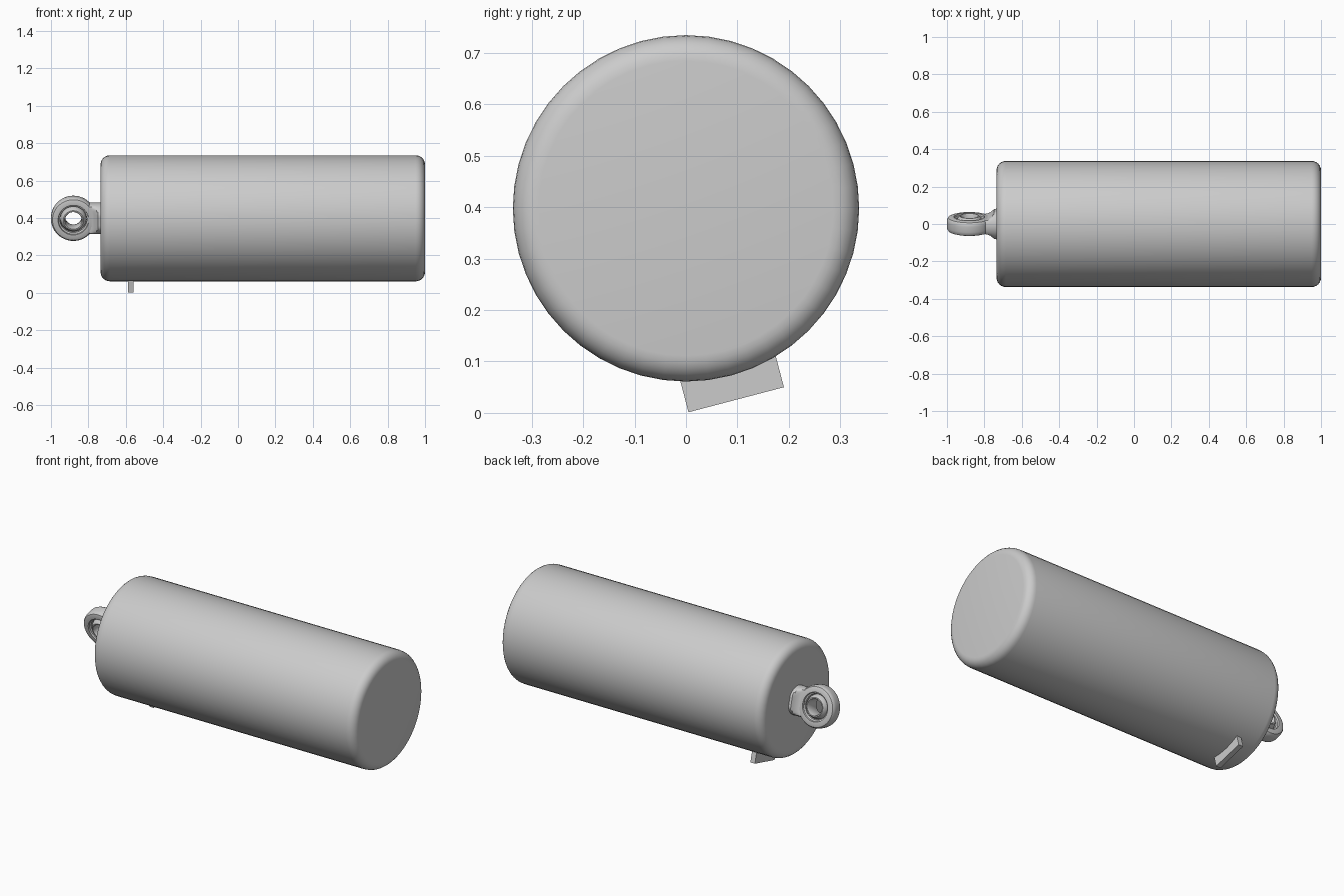
import bpy, bmesh, math
from mathutils import Matrix

if "Cube" in bpy.data.objects:
    bpy.data.objects.remove(bpy.data.objects["Cube"])

AXIS_Z = 0.398
TILT = math.radians(14.7)          # fittings are rolled about the long axis

grey = bpy.data.materials.new("steel_grey")
grey.diffuse_color = (0.6, 0.6, 0.6, 1)
grey.use_nodes = True
grey.node_tree.nodes["Principled BSDF"].inputs["Base Color"].default_value = grey.diffuse_color


def finish(name, bm, matrix, angle=35):
    bmesh.ops.recalc_face_normals(bm, faces=bm.faces)
    bm.transform(matrix)
    me = bpy.data.meshes.new(name)
    bm.to_mesh(me)
    bm.free()
    ob = bpy.data.objects.new(name, me)
    bpy.context.collection.objects.link(ob)
    me.materials.append(grey)
    bpy.ops.object.select_all(action='DESELECT')
    ob.select_set(True)
    bpy.context.view_layer.objects.active = ob
    bpy.ops.object.shade_smooth_by_angle(angle=math.radians(angle))
    return ob


def loft(rings, closed=False):
    """Skin a list of equal-length point rings; cap the ends unless closed."""
    bm = bmesh.new()
    loops = [[bm.verts.new(p) for p in ring] for ring in rings]
    n = len(loops[0])
    pairs = list(zip(loops, loops[1:]))
    if closed:
        pairs.append((loops[-1], loops[0]))
    for a, b in pairs:
        for i in range(n):
            j = (i + 1) % n
            bm.faces.new((a[i], a[j], b[j], b[i]))
    if not closed:
        bm.faces.new(loops[0])
        bm.faces.new(loops[-1])
    return bm


def circle(n):
    return [(math.cos(2 * math.pi * i / n), math.sin(2 * math.pi * i / n)) for i in range(n)]


def lathe_y(profile, n=48):
    """Closed (radius, y) profile spun around the y axis."""
    return loft([[(r * c, y, r * s) for c, s in circle(n)] for r, y in profile], closed=True)


def mirrored(half):
    return half + [(r, -y) for r, y in reversed(half)]


# Main canister with rounded rims
R, X0, X1, F = 0.337, -0.735, 1.0, 0.05
arc = [math.pi / 2 * i / 6 for i in range(7)]
prof = [(X0 + F * (1 - math.sin(a)), R - F * (1 - math.cos(a))) for a in reversed(arc)]
prof += [(X1 - F * (1 - math.sin(a)), R - F * (1 - math.cos(a))) for a in arc]
body = loft([[(x, r * c, r * s) for c, s in circle(48)] for x, r in prof])
finish("canister", body, Matrix.Translation((0, 0, AXIS_Z)))

roll = Matrix.Translation((0, 0, AXIS_Z)) @ Matrix.Rotation(TILT, 4, 'X')
eye = roll @ Matrix.Translation((-0.88, 0, 0))

# Rod eye housing
housing = mirrored([(0.072, 0.026), (0.08, 0.03), (0.082, 0.04), (0.1, 0.04),
                    (0.112, 0.036), (0.118, 0.027), (0.12, 0.015)])
finish("eye_housing", lathe_y(housing), eye)

# Spherical bearing ball with a through hole
ball = [(0.044, 0.038), (0.048, 0.045), (0.054, 0.045)]
ball += [(math.sqrt(0.0705 ** 2 - y * y), y) for y in (0.036, 0.025, 0.012)]
finish("bearing_ball", lathe_y(mirrored(ball)), eye)

# Round neck with scooped flat sides, blending into the eye
stations = [(-0.73, 0.078), (-0.748, 0.074), (-0.756, 0.062), (-0.77, 0.047),
            (-0.785, 0.039), (-0.803, 0.036)]
rings = []
for x, half in stations:
    rings.append([(x, max(-half, min(half, 0.084 * c)), 0.084 * s) for c, s in circle(48)])
finish("eye_neck", loft(rings), roll, 30)

# Small flat tab under the canister
tab = bmesh.new()
bmesh.ops.create_cube(tab, size=1, matrix=Matrix.Translation((-0.574, 0, -0.34))
                      @ Matrix.Diagonal((0.03, 0.192, 0.09, 1)))
finish("bottom_tab", tab, roll)
